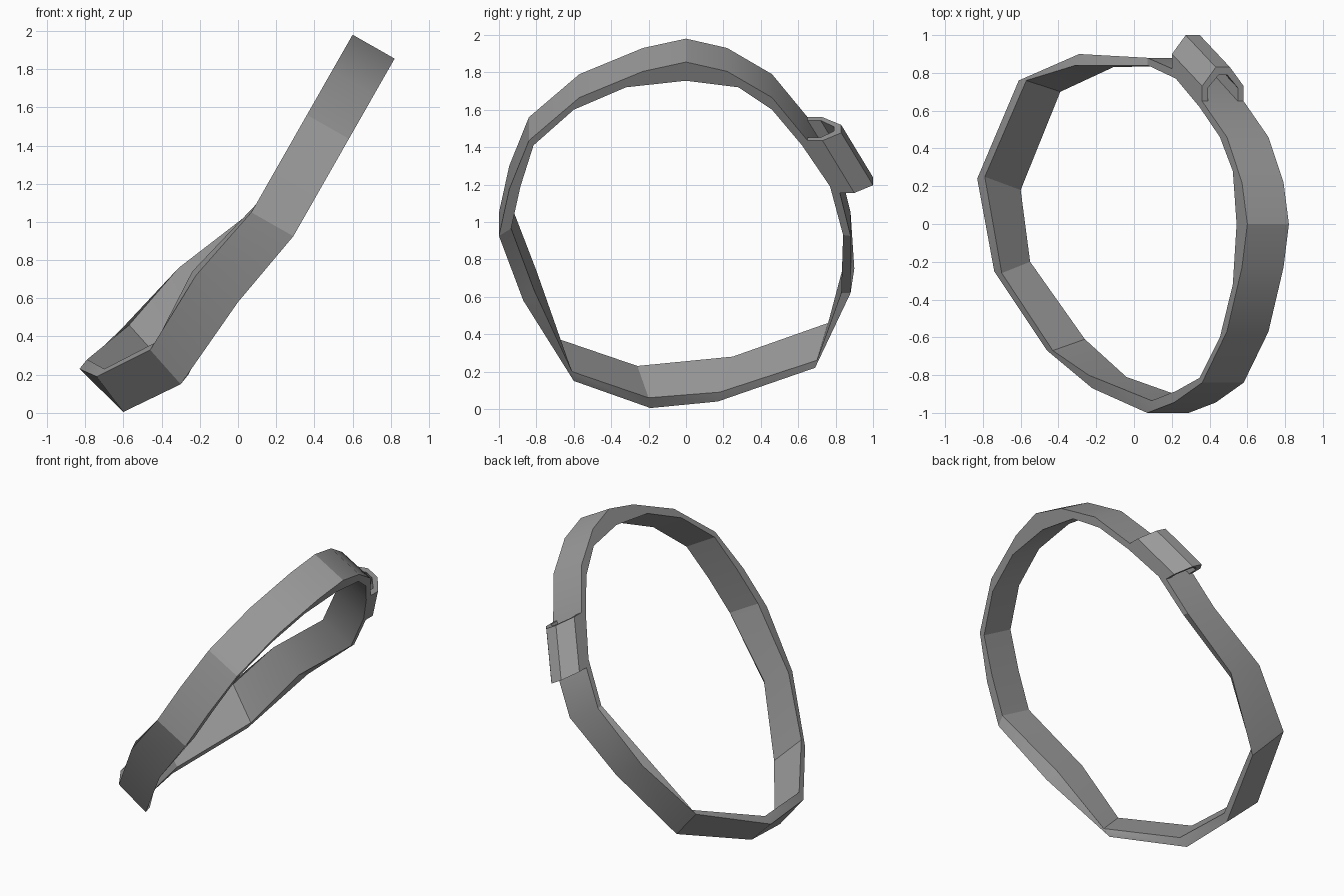
import bpy
import bmesh
import math
from mathutils import Vector

cube = bpy.data.objects.get("Cube")
if cube:
    bpy.data.objects.remove(cube, do_unlink=True)

grey = bpy.data.materials.new("mid grey")
grey.use_nodes = True
colour = (0.32, 0.32, 0.32, 1.0)
grey.diffuse_color = colour
grey.node_tree.nodes["Principled BSDF"].inputs["Base Color"].default_value = colour


def loft(name, rings, closed_path):
    """Skin a list of closed cross-sections that share a point count."""
    bm = bmesh.new()
    loops = [[bm.verts.new(point) for point in ring] for ring in rings]
    pairs = list(zip(loops, loops[1:]))
    if closed_path:
        pairs.append((loops[-1], loops[0]))
    for first, second in pairs:
        count = len(first)
        for i in range(count):
            j = (i + 1) % count
            bm.faces.new((first[i], first[j], second[j], second[i]))
    bmesh.ops.recalc_face_normals(bm, faces=bm.faces)
    mesh = bpy.data.meshes.new(name)
    bm.to_mesh(mesh)
    bm.free()
    mesh.materials.append(grey)
    obj = bpy.data.objects.new(name, mesh)
    bpy.context.collection.objects.link(obj)
    return obj


def smooth(obj, degrees):
    bpy.ops.object.select_all(action='DESELECT')
    obj.select_set(True)
    bpy.context.view_layer.objects.active = obj
    bpy.ops.object.shade_smooth_by_angle(angle=math.radians(degrees))


# Upper arc lies in one tilted plane: outer y, z and inner y, z
band_width = Vector((0.22, 0, -0.125))


def on_plane(y, z):
    return Vector((0.07 + 0.57 * (z - 1.05), y, z))


upper_arc = [
    (-1, 1.05, -.935, 1.09),
    (-.945, 1.30, -.885, 1.315),
    (-.84, 1.56, -.815, 1.535),
    (-.57, 1.79, -.6, 1.725),
    (-.23, 1.93, -.32, 1.845),
    (0, 1.98, 0, 1.88),
    (.22, 1.93, .28, 1.845),
    (.46, 1.79, .46, 1.725),
    (.65, 1.56, .62, 1.535),
    (.82, 1.29, .77, 1.315),
    (.88, 1.05, .84, 1.055),
]
sections = []
for y, z, inner_y, inner_z in upper_arc:
    outer, inner = on_plane(y, z), on_plane(inner_y, inner_z)
    sections.append((outer, outer + band_width, inner + band_width, inner))

# Lower arc twists: outer far, outer near, inner near, inner far corners
sections += [
    ((-.29, .9, .75), (-.07, .88, .62), (-.11, .83, .62), (-.31, .84, .76)),
    ((-.61, .76, .44), (-.41, .69, .22), (-.39, .7, .26), (-.57, .76, .46)),
    ((-.83, .24, .23), (-.63, .17, .04), (-.6, .18, .09), (-.79, .25, .28)),
    ((-.74, -.25, .19), (-.6, -.19, .005), (-.55, -.2, .06), (-.7, -.26, .23)),
    ((-.46, -.67, .33), (-.3, -.6, .15), (-.26, -.61, .2), (-.43, -.67, .37)),
    ((-.22, -.87, .72), (0, -.87, .58), (-.04, -.81, .63), (-.24, -.8, .74)),
]
smooth(loft("band", sections, True), 25)

# Clasp sleeve: position across the band and height above it
outer_profile = [(0, 0), (0, .08), (.33, .18), (.67, .18), (1, .08), (1, 0)]
inner_profile = [(.86, 0), (.86, .07), (.6, .14), (.4, .14), (.14, .07), (.14, 0)]


def clasp_ring(base):
    return [base + band_width * across + Vector((0, height, 0))
            for across, height in outer_profile + inner_profile]


top_end = clasp_ring(on_plane(.65, 1.56))
bottom_end = clasp_ring(on_plane(.82, 1.28))
clasp = loft("clasp", [top_end, bottom_end], False)

# Close the rims at both ends, leaving the mouth open
bm = bmesh.new()
bm.from_mesh(clasp.data)
bm.verts.ensure_lookup_table()
size = len(top_end)
for start in (0, size):
    for i in range(size // 2 - 1):
        corners = (i, i + 1, size - 2 - i, size - 1 - i)
        bm.faces.new([bm.verts[start + k] for k in corners])
bmesh.ops.recalc_face_normals(bm, faces=bm.faces)
bm.to_mesh(clasp.data)
bm.free()
